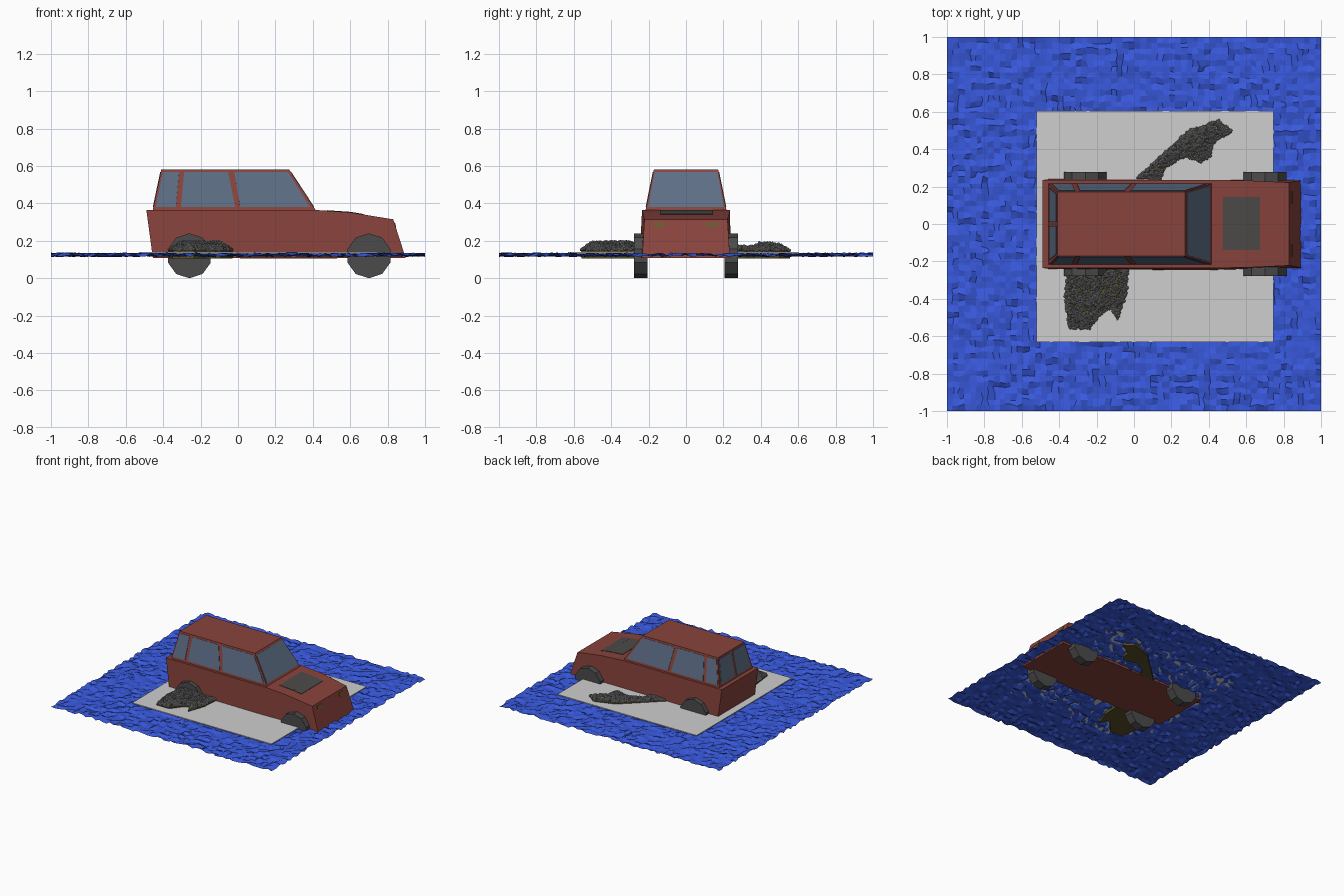
import bpy, bmesh, math, random
from mathutils import Vector, Matrix
from mathutils.geometry import intersect_point_line

if "Cube" in bpy.data.objects:
    bpy.data.objects.remove(bpy.data.objects["Cube"])

random.seed(4)


def material(name, rgb):
    m = bpy.data.materials.new(name)
    m.diffuse_color = (*rgb, 1)
    m.use_nodes = True
    m.node_tree.nodes["Principled BSDF"].inputs["Base Color"].default_value = m.diffuse_color
    return m


RED = material("rust red", (0.25, 0.056, 0.045))
GLASS = material("slate glass", (0.11, 0.155, 0.235))
TYRE = material("dark tyre", (0.07, 0.07, 0.07))
VENT = material("dark vent", (0.075, 0.07, 0.066))
LAMP = material("olive lamp", (0.15, 0.1, 0.03))
WATER = material("water blue", (0.04, 0.1, 0.72))
SLAB = material("pale grey", (0.62, 0.62, 0.62))
STONE = material("stone grey", (0.25, 0.25, 0.25))
SOIL = material("olive soil", (0.1, 0.08, 0.02))


def finish(bm, name, mat, fix=True):
    if fix:
        bmesh.ops.recalc_face_normals(bm, faces=bm.faces)
    me = bpy.data.meshes.new(name)
    bm.to_mesh(me)
    bm.free()
    me.materials.append(mat)
    ob = bpy.data.objects.new(name, me)
    bpy.context.collection.objects.link(ob)
    return ob


def bridge(name, a, b, mat):
    """Closed solid between two matching loops of points."""
    bm = bmesh.new()
    va = [bm.verts.new(p) for p in a]
    vb = [bm.verts.new(p) for p in b]
    n = len(va)
    bm.faces.new(va)
    bm.faces.new(vb[::-1])
    for i in range(n):
        bm.faces.new((va[i], va[(i + 1) % n], vb[(i + 1) % n], vb[i]))
    return finish(bm, name, mat)


def plate(name, pts, out, mat, lift=0.003):
    """Thin plate lying on a surface, facing roughly along out."""
    pts = [Vector(p) for p in pts]
    n = (pts[1] - pts[0]).cross(pts[2] - pts[0]).normalized()
    if n.dot(Vector(out)) < 0:
        n.negate()
    return bridge(name, [p + n * lift for p in pts], [p - n * 0.003 for p in pts], mat)


# Car body: side profile (x, z, half width)
profile = [(-0.455, 0.107, 0.24), (-0.49, 0.365, 0.235), (0.415, 0.365, 0.235),
           (0.60, 0.352, 0.233), (0.83, 0.315, 0.222), (0.897, 0.107, 0.235),
           (0.4, 0.107, 0.248)]
bridge("car_body", [(x, -w, z) for x, z, w in profile],
       [(x, w, z) for x, z, w in profile], RED)

# Cabin
Z0, Z1 = 0.36, 0.582


def cabin_at(z):
    """Rear x, front x and half width of the cabin at height z."""
    t = (z - Z0) / (Z1 - Z0)
    return -0.457 + 0.047 * t, 0.418 - 0.145 * t, 0.217 - 0.045 * t


def ring(z):
    r, f, w = cabin_at(z)
    return [(r, -w, z), (f, -w, z), (f, w, z), (r, w, z)]


bridge("cabin", ring(Z0), ring(Z1), RED)

# Windows
LO, HI = 0.38, 0.567
wl, wh = cabin_at(LO)[2], cabin_at(HI)[2]
side = [(-0.44, -0.332, -0.315, -0.402), (-0.306, -0.015, -0.053, -0.288),
        (0.012, 0.385, 0.268, -0.02)]
for s in (-1, 1):
    for a, b, c, d in side:
        plate("side_window", [(a, s * wl, LO), (b, s * wl, LO),
                              (c, s * wh, HI), (d, s * wh, HI)], (0, s, 0), GLASS)
    r0, r1 = cabin_at(LO)[0], cabin_at(HI)[0]
    plate("rear_window", [(r0, s * 0.012, LO), (r0, s * (wl - 0.02), LO),
                          (r1, s * (wh - 0.015), HI), (r1, s * 0.012, HI)], (-1, 0, 0), GLASS)
    # Headlights on the sloping nose
    nose = lambda z: 0.83 + 0.067 * (0.315 - z) / 0.208
    y0, y1 = s * 0.11, s * 0.173
    plate("headlight", [(nose(0.273), y0, 0.273), (nose(0.273), y1, 0.273),
                        (nose(0.297), y1, 0.297), (nose(0.297), y0, 0.297)], (1, 0, 0), LAMP)
f0, f1 = cabin_at(LO)[1], cabin_at(HI)[1]
plate("windscreen", [(f0, -wl + 0.01, LO), (f0, wl - 0.01, LO),
                     (f1, wh - 0.008, HI), (f1, -wh + 0.008, HI)], (1, 0, 0), GLASS)

# Bonnet vent, following the bend in the bonnet
for xa, za, xb, zb in ((0.475, 0.3608, 0.60, 0.352), (0.60, 0.352, 0.672, 0.3404)):
    plate("bonnet_vent", [(xa, -0.14, za), (xb, -0.14, zb), (xb, 0.145, zb), (xa, 0.145, za)],
          (0, 0, 1), VENT)

# Wheels: ten-sided, point down
for x in (-0.26, 0.70):
    for s in (-1, 1):
        loop = [(x + 0.12 * math.sin(k * math.tau / 10), 0.12 + 0.12 * math.cos(k * math.tau / 10))
                for k in range(10)]
        bridge("wheel", [(px, s * 0.205, pz) for px, pz in loop],
               [(px, s * 0.277, pz) for px, pz in loop], TYRE)

# Choppy water
bm = bmesh.new()
bmesh.ops.create_grid(bm, x_segments=64, y_segments=64, size=1)
for v in bm.verts:
    v.co.z = random.uniform(0.114, 0.137)
    if abs(v.co.x) < 0.99:
        v.co.x += random.uniform(-0.007, 0.007)
    if abs(v.co.y) < 0.99:
        v.co.y += random.uniform(-0.007, 0.007)
finish(bm, "water", WATER, False)

# Flat slab under the car
base = [(-0.52, -0.63), (0.745, -0.63), (0.745, 0.605), (-0.52, 0.605)]
bridge("ground_slab", [(x, y, 0.132) for x, y in base], [(x, y, 0.139) for x, y in base], SLAB)

# Rubble heaps
front = [(-0.35, -0.24), (-0.03, -0.24), (-0.04, -0.38), (-0.09, -0.52), (-0.12, -0.45),
         (-0.165, -0.47), (-0.235, -0.56), (-0.35, -0.56), (-0.37, -0.38)]
back = [(0.01, 0.24), (0.14, 0.24), (0.18, 0.31), (0.27, 0.36), (0.36, 0.33), (0.41, 0.36),
        (0.42, 0.43), (0.53, 0.50), (0.45, 0.555), (0.29, 0.50), (0.16, 0.38)]


def edge_distance(p, poly):
    """Distance to the outline, negative when outside."""
    inside, best = False, 9
    for (ax, ay), (bx, by) in zip(poly, poly[1:] + poly[:1]):
        if (ay > p.y) != (by > p.y) and p.x < ax + (p.y - ay) * (bx - ax) / (by - ay):
            inside = not inside
        q, t = intersect_point_line(p, Vector((ax, ay, 0)), Vector((bx, by, 0)))
        t = min(1, max(0, t))
        best = min(best, (p - Vector((ax + (bx - ax) * t, ay + (by - ay) * t, 0))).length)
    return best if inside else -best


for name, poly, height, count in (("front", front, 0.056, 1300), ("back", back, 0.05, 950)):
    bridge(name + "_soil", [(x, y, 0.106) for x, y in poly], [(x, y, 0.147) for x, y in poly], SOIL)
    xs, ys = zip(*poly)
    bm = bmesh.new()
    made = 0
    while made < count:
        p = Vector((random.uniform(min(xs), max(xs)), random.uniform(min(ys), max(ys)), 0))
        d = edge_distance(p, poly)
        if d < 0:
            continue
        p.z = 0.143 + height * min(1, 0.2 + d / 0.07) * random.uniform(0.5, 0.95)
        turn = Matrix.Rotation(random.uniform(0, 6), 4, 'Z')
        bmesh.ops.create_icosphere(bm, subdivisions=1, radius=random.uniform(0.006, 0.010),
                                   matrix=Matrix.Translation(p) @ turn)
        made += 1
    finish(bm, name + "_rubble", STONE, False)
